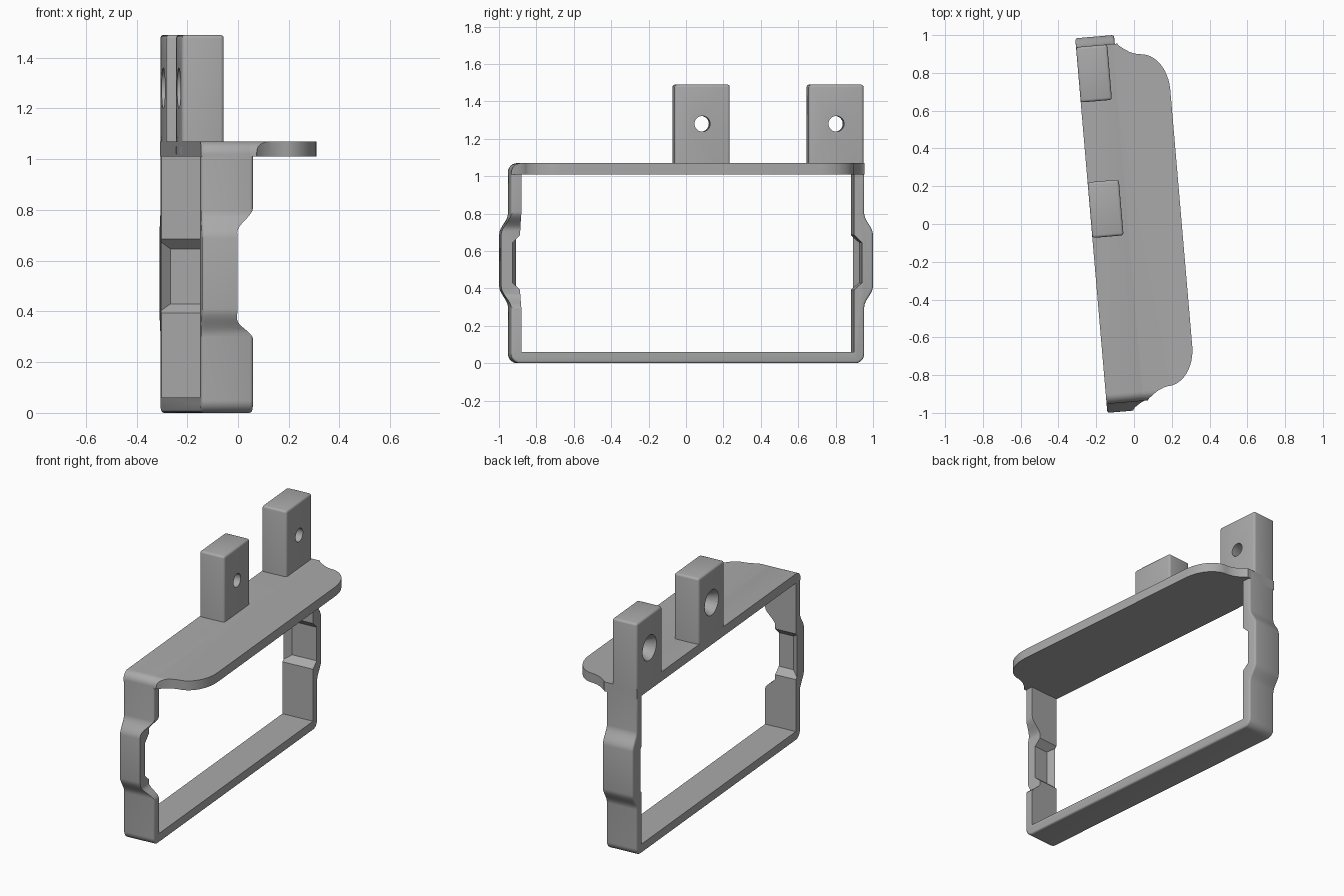
import bpy, bmesh, math
from mathutils import Matrix, Vector

if "Cube" in bpy.data.objects:
    bpy.data.objects.remove(bpy.data.objects["Cube"], do_unlink=True)

grey = bpy.data.materials.new("plain_grey")
grey.use_nodes = True
COLOR = (0.4, 0.4, 0.4, 1)
grey.diffuse_color = COLOR
grey.node_tree.nodes["Principled BSDF"].inputs["Base Color"].default_value = COLOR

# The whole bracket stands slightly turned about z
PLACE = Matrix.Rotation(math.radians(4.9), 4, 'Z') @ Matrix.Translation((0, 0.011, 0))
U0, U1 = -0.226, -0.02          # frame depth
HALF, BUMP, INNER = 0.948, 0.995, 0.893
TOP, BAR = 1.07, 0.06


def finish(name, bm):
    bmesh.ops.recalc_face_normals(bm, faces=bm.faces)
    mesh = bpy.data.meshes.new(name)
    bm.to_mesh(mesh)
    bm.free()
    mesh.materials.append(grey)
    obj = bpy.data.objects.new(name, mesh)
    bpy.context.collection.objects.link(obj)
    obj.matrix_world = PLACE
    return obj


def prism(name, points, axis, lo, hi, bevel=0.0):
    """Extrude a 2D outline along an axis, optionally rounding both rims."""
    bm = bmesh.new()

    def place(a, b, c):
        return {'X': (c, a, b), 'Y': (a, c, b), 'Z': (a, b, c)}[axis]
    rings = [[bm.verts.new(place(a, b, c)) for a, b in points] for c in (lo, hi)]
    caps = [bm.faces.new(r) for r in rings]
    n = len(points)
    for i in range(n):
        j = (i + 1) % n
        bm.faces.new((rings[0][i], rings[0][j], rings[1][j], rings[1][i]))
    if bevel:
        bmesh.ops.recalc_face_normals(bm, faces=bm.faces)
        rim = [e for f in caps for e in f.edges]
        bmesh.ops.bevel(bm, geom=rim, offset=bevel, segments=3, profile=0.5,
                        affect='EDGES', clamp_overlap=True)
    return finish(name, bm)


def boolean(obj, cutter, operation='DIFFERENCE'):
    mod = obj.modifiers.new("cut", 'BOOLEAN')
    mod.object, mod.operation, mod.solver = cutter, operation, 'EXACT'
    bpy.context.view_layer.objects.active = obj
    bpy.ops.object.modifier_apply(modifier=mod.name)
    bpy.data.objects.remove(cutter, do_unlink=True)


def arc(cx, cy, r, start, end, n=8):
    angles = [math.radians(start + (end - start) * i / n) for i in range(n + 1)]
    return [(cx + r * math.cos(a), cy + r * math.sin(a)) for a in angles]


def ease(a0, z0, a1, z1, n=8):
    """S-shaped step from (a0, z0) to (a1, z1)."""
    ts = [i / n for i in range(n + 1)]
    return [(a0 + (a1 - a0) * t * t * (3 - 2 * t), z0 + (z1 - z0) * t) for t in ts]


def outer_profile():
    r = 0.05
    side = arc(HALF - r, r, r, -90, 0)
    side += ease(HALF, 0.30, BUMP, 0.41) + ease(BUMP, 0.69, HALF, 0.80)
    front = side + arc(HALF - r, TOP - r, r, 0, 90)
    return side + [(HALF, TOP)] + [(-a, z) for a, z in reversed(front)]


# Rectangular frame with bulged end walls
frame = prism("frame", outer_profile(), 'X', U0, U1, 0.012)
opening = [(-INNER, BAR), (INNER, BAR), (INNER, TOP - BAR), (-INNER, TOP - BAR)]
boolean(frame, prism("opening_cutter", opening, 'X', -1, 1))

# Chamfered pockets inside both end walls, open towards the shelf side
for s in (1, -1):
    bm = bmesh.new()
    levels = [(INNER - 0.02, -0.27, 0.375, 0.705), (INNER + 0.042, -0.185, 0.43, 0.645)]
    rings = [[bm.verts.new((u, s * v, z)) for u, z in
              ((u0, z0), (0.1, z0), (0.1, z1), (u0, z1))] for v, u0, z0, z1 in levels]
    for r in rings:
        bm.faces.new(r)
    for i in range(4):
        j = (i + 1) % 4
        bm.faces.new((rings[0][i], rings[0][j], rings[1][j], rings[1][i]))
    boolean(frame, finish("pocket_cutter", bm))

# Front end wall is narrowed at its bulge
notch = ease(U1, 0.29, -0.087, 0.37) + ease(-0.087, 0.71, U1, 0.81)
notch = [(0.1, 0.29)] + notch + [(0.1, 0.81)]
boolean(frame, prism("notch_cutter", notch, 'Y', -1.1, -0.8))

# Shelf with flared, rounded ends that follow the frame's top corners
flare = [(HALF + 0.02, U0), (HALF + 0.02, U1), (0.938, 0.0), (0.918, 0.025), (0.9, 0.052),
         (0.888, 0.08), (0.882, 0.105)]
end = [(u, v) for v, u in flare]
end += [(0.105 + 0.147 * math.sin(t), 0.682 + 0.2 * math.cos(t))
        for t in [math.pi / 2 * i / 12 for i in range(1, 13)]]
outline = end + [(u, -v) for u, v in reversed(end)]
shelf = prism("shelf", outline, 'Z', TOP - BAR, TOP + 0.2)
boolean(shelf, prism("shelf_trim", outer_profile(), 'X', -1, 1), 'INTERSECT')

# Two upright lugs with countersunk holes
LUG_U, HOLE_Z = -0.06, 1.28
for name, v0, v1 in (("rear_lug", 0.654, HALF), ("middle_lug", -0.066, 0.23)):
    bm = bmesh.new()
    bmesh.ops.create_cube(bm, size=1)
    low, high = Vector((U0, v0, TOP - 0.05)), Vector((LUG_U, v1, 1.49))
    for vert in bm.verts:
        vert.co = [(low[i] + high[i]) / 2 + vert.co[i] * (high[i] - low[i]) for i in range(3)]
    edges = [e for e in bm.edges if any(v.co.z > TOP for v in e.verts)]
    bmesh.ops.bevel(bm, geom=edges, offset=0.014, segments=3, profile=0.5, affect='EDGES')
    lug = finish(name, bm)
    mid = (v0 + v1) / 2
    for r1, r2, ua, ub in ((0.042, 0.042, U0 - 0.05, 0.0), (0.09, 0.04, U0 - 0.02, U0 + 0.08)):
        bm = bmesh.new()
        turn = Matrix.Translation(((ua + ub) / 2, mid, HOLE_Z)) @ Matrix.Rotation(math.pi / 2, 4, 'Y')
        bmesh.ops.create_cone(bm, cap_ends=True, segments=32, radius1=r1, radius2=r2,
                              depth=ub - ua, matrix=turn)
        boolean(lug, finish("hole_cutter", bm))

# Smooth shading with crisp edges
bpy.ops.object.select_all(action='DESELECT')
for obj in bpy.context.scene.objects:
    if obj.type == 'MESH':
        obj.select_set(True)
        bpy.context.view_layer.objects.active = obj
bpy.ops.object.shade_smooth_by_angle(angle=math.radians(35))
